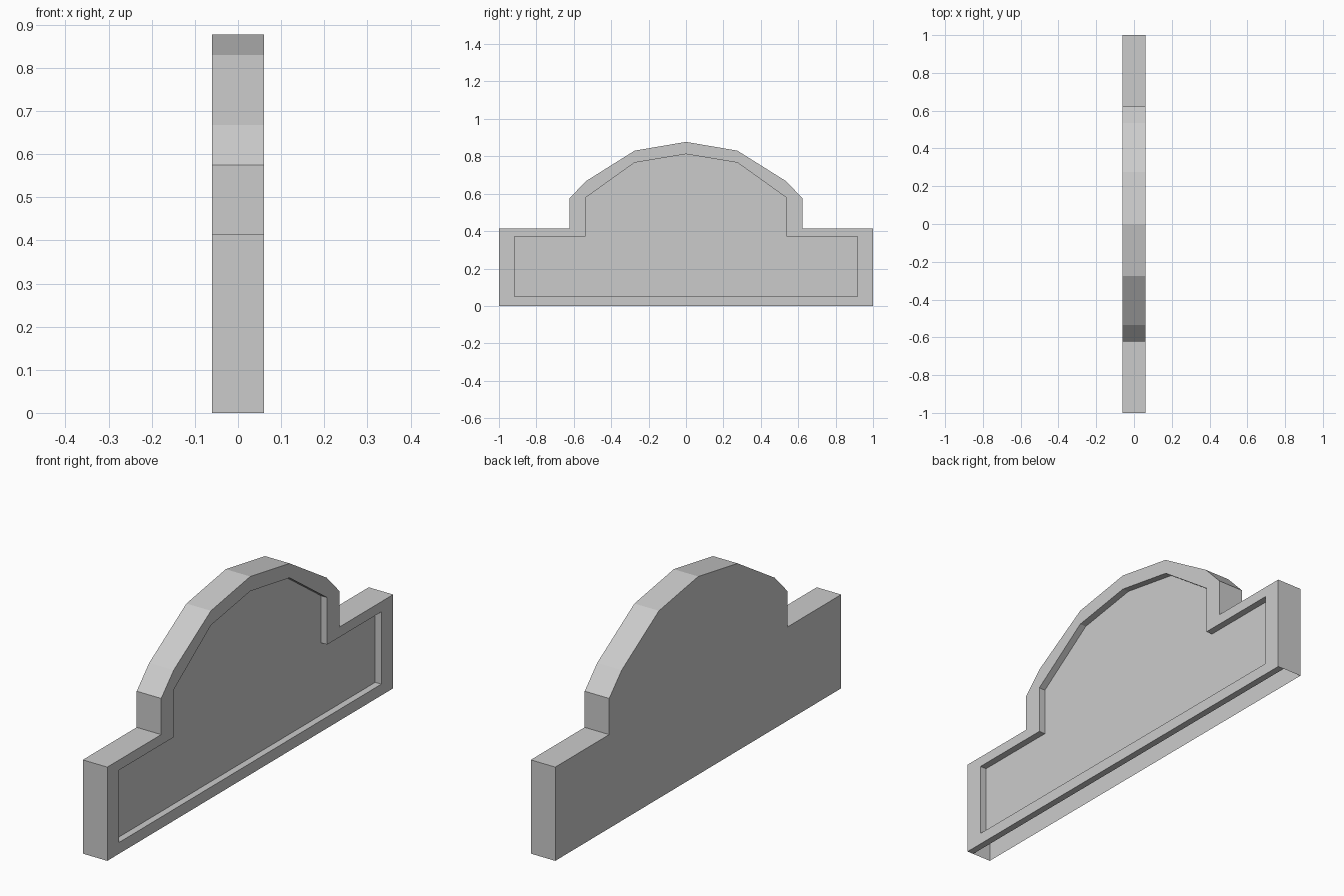
import bpy, bmesh

if "Cube" in bpy.data.objects:
    bpy.data.objects.remove(bpy.data.objects["Cube"])

FRONT, PANEL, BACK = 0.06, 0.03, -0.06

# Half profiles (y, z), from the bottom corner to the crown.
# The inner one repeats a point so both match one to one.
OUTER = [(1, 0), (1, .415), (.623, .415), (.623, .575), (.535, .667), (.275, .83), (0, .877)]
INNER = [(.917, .05), (.917, .37), (.538, .37), (.538, .578), (.538, .578), (.275, .766), (0, .812)]


def mirrored(half):
    return half + [(-y, z) for y, z in reversed(half[:-1])]


bm = bmesh.new()
cache = {}


def vert(x, p):
    key = (x, p)
    if key not in cache:
        cache[key] = bm.verts.new((x, p[0], p[1]))
    return cache[key]


def face(verts):
    unique = list(dict.fromkeys(verts))
    if len(unique) > 2:
        bm.faces.new(unique)


def band(a, b, closed=True):
    n = len(a)
    for i in range(n if closed else n - 1):
        j = (i + 1) % n
        face([a[i], a[j], b[j], b[i]])


outer, inner = mirrored(OUTER), mirrored(INNER)
back = [vert(BACK, p) for p in outer]
front = [vert(FRONT, p) for p in outer]
lip = [vert(FRONT, p) for p in inner]
panel = [vert(PANEL, p) for p in inner]

face(back[::-1])                  # flat back
band(back, front, closed=False)   # outer edge, open underneath
band(front, lip)                  # front rim
band(lip, panel)                  # recess walls
face(panel)                       # recessed panel
# narrow strip under the front rim
face([front[-1], front[0], vert(PANEL, (1, 0)), vert(PANEL, (-1, 0))][::-1])

mesh = bpy.data.meshes.new("arched_panel")
bm.to_mesh(mesh)
bm.free()
obj = bpy.data.objects.new("arched_panel", mesh)
bpy.context.collection.objects.link(obj)
